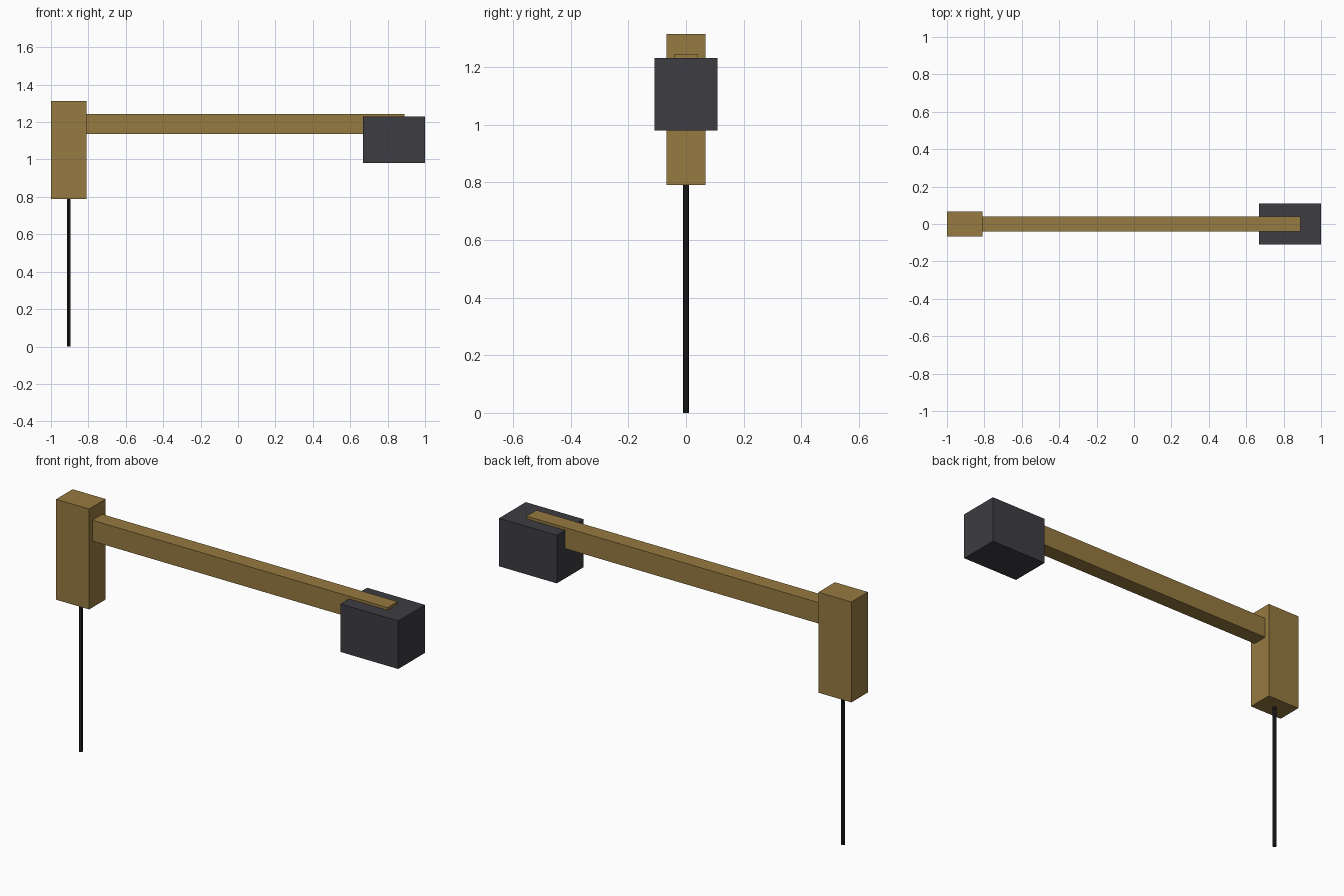
import bpy

cube = bpy.data.objects.get("Cube")
if cube:
    bpy.data.objects.remove(cube, do_unlink=True)


def material(name, rgb):
    m = bpy.data.materials.new(name)
    m.use_nodes = True
    m.diffuse_color = (*rgb, 1)
    m.node_tree.nodes["Principled BSDF"].inputs["Base Color"].default_value = (*rgb, 1)
    return m


wood = material("wood brown", (0.305, 0.195, 0.052))
iron = material("dark grey iron", (0.047, 0.045, 0.054))
black = material("black rope", (0.015, 0.015, 0.016))


def box(name, low, high, mat):
    centre = [(a + b) / 2 for a, b in zip(low, high)]
    bpy.ops.mesh.primitive_cube_add(size=1, location=centre)
    ob = bpy.context.object
    ob.name = name
    ob.scale = [b - a for a, b in zip(low, high)]
    bpy.ops.object.transform_apply(location=False, rotation=False, scale=True)
    ob.data.materials.append(mat)
    return ob


# Upright head block, long arm and counterweight
box("head_block", (-1, -0.068, 0.79), (-0.81, 0.068, 1.313), wood)
box("arm_beam", (-0.905, -0.041, 1.135), (0.89, 0.041, 1.244), wood)
box("counterweight", (0.667, -0.11, 0.98), (1, 0.11, 1.23), iron)

# Hanging rope, running up into the head block
top = 0.8
bpy.ops.mesh.primitive_cylinder_add(vertices=8, radius=0.01, depth=top,
                                    location=(-0.905, 0, top / 2))
rope = bpy.context.object
rope.name = "hanging_rope"
rope.data.materials.append(black)
